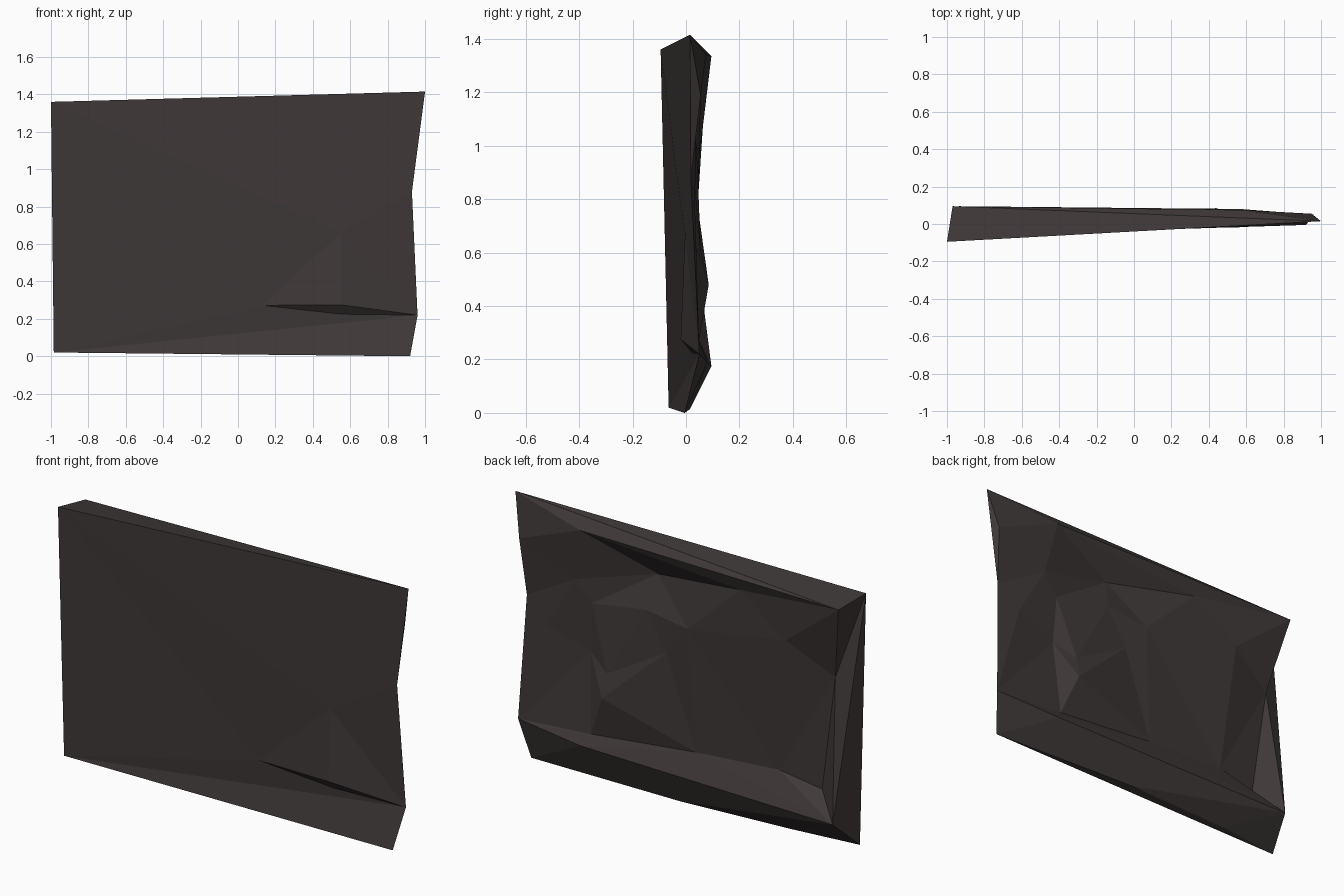
import bpy, bmesh
from mathutils import Vector
from mathutils.geometry import delaunay_2d_cdt

if "Cube" in bpy.data.objects:
    bpy.data.objects.remove(bpy.data.objects["Cube"])

# Outline shared by the front and back skins
outline = dict(
    A=(-1, -.095, 1.36), B=(1, .015, 1.415), C=(.93, .018, .88),
    D=(.96, .05, .22), E=(.92, -.005, 0), F=(-.985, -.065, .02))

# Front skin: flat, with a small projecting ledge at lower right
front = dict(P=(.55, -.02, .275), Q=(.55, .022, .225),
             L=(.13, -.008, .272), R=(.55, -.004, .66))
front_edges = "F-D L-P P-D L-Q Q-D P-R R-C"

# Back skin: raised rim corners (G, H, T, K) around a rough sunken panel
back = dict(
    G=(-.97, .095, 1.335), T=(.575, .075, 1.34), W=(.175, -.015, 1.18),
    V=(-.36, .057, 1.265), S=(.95, .055, 1.19),
    M=(-.885, 0, .915), H=(-.935, .095, .175), N=(-.8, -.01, .29),
    K=(.57, .08, .19), r1=(.53, .045, .25), r2=(-.08, .03, .31),
    r3=(-.565, .015, .34),
    b1=(.03, .015, .014), b2=(-.62, -.02, .022),
    p1=(.63, .036, 1.05), p2=(.54, .025, .94), p3=(.21, .04, 1.0),
    p4=(-.044, .05, .968), p5=(-.633, .063, 1.07), p6=(.555, .012, .67),
    p7=(.43, .055, .605), p8=(.44, .085, .48), p9=(.09, .04, .8),
    p10=(.8, .034, .76))
back_edges = ("B-G B-T T-G T-W W-V V-G G-M A-G A-M A-H M-H M-N H-N H-F "
              "D-K K-H D-r1 r1-r2 r2-r3 r3-N")


def skin(bm, corners, points, edges, side):
    """Triangulate one skin in the xz plane; side is the sign of its y normal."""
    pts = {**outline, **points}
    names = list(pts)
    seams = [tuple(names.index(n) for n in e.split("-")) for e in edges.split()]
    loop = [(i, (i + 1) % len(outline)) for i in range(len(outline))]
    flat = [Vector((pts[n][0], pts[n][2])) for n in names]
    vs, _, fs, origin, _, _ = delaunay_2d_cdt(flat, loop + seams, [], 1, 1e-5)
    for f in fs:
        loop_v = []
        for i in f:
            n = names[origin[i][0]]
            key = n if n in outline else (side, n)
            if key not in corners:
                corners[key] = bm.verts.new(pts[n])
            loop_v.append(corners[key])
        a, b, c = [v.co for v in loop_v[:3]]
        if (b - a).cross(c - a).y * side < 0:
            loop_v.reverse()
        bm.faces.new(loop_v)


bm = bmesh.new()
corners = {}
skin(bm, corners, front, front_edges, -1)
skin(bm, corners, back, back_edges, 1)
mesh = bpy.data.meshes.new("rock_slab")
bm.to_mesh(mesh)
bm.free()

# Single dark brown-grey stone colour
stone = bpy.data.materials.new("dark stone")
stone.diffuse_color = (.05, .04, .04, 1)
stone.use_nodes = True
stone.node_tree.nodes["Principled BSDF"].inputs["Base Color"].default_value = stone.diffuse_color
mesh.materials.append(stone)
slab = bpy.data.objects.new("rock_slab", mesh)
bpy.context.collection.objects.link(slab)
